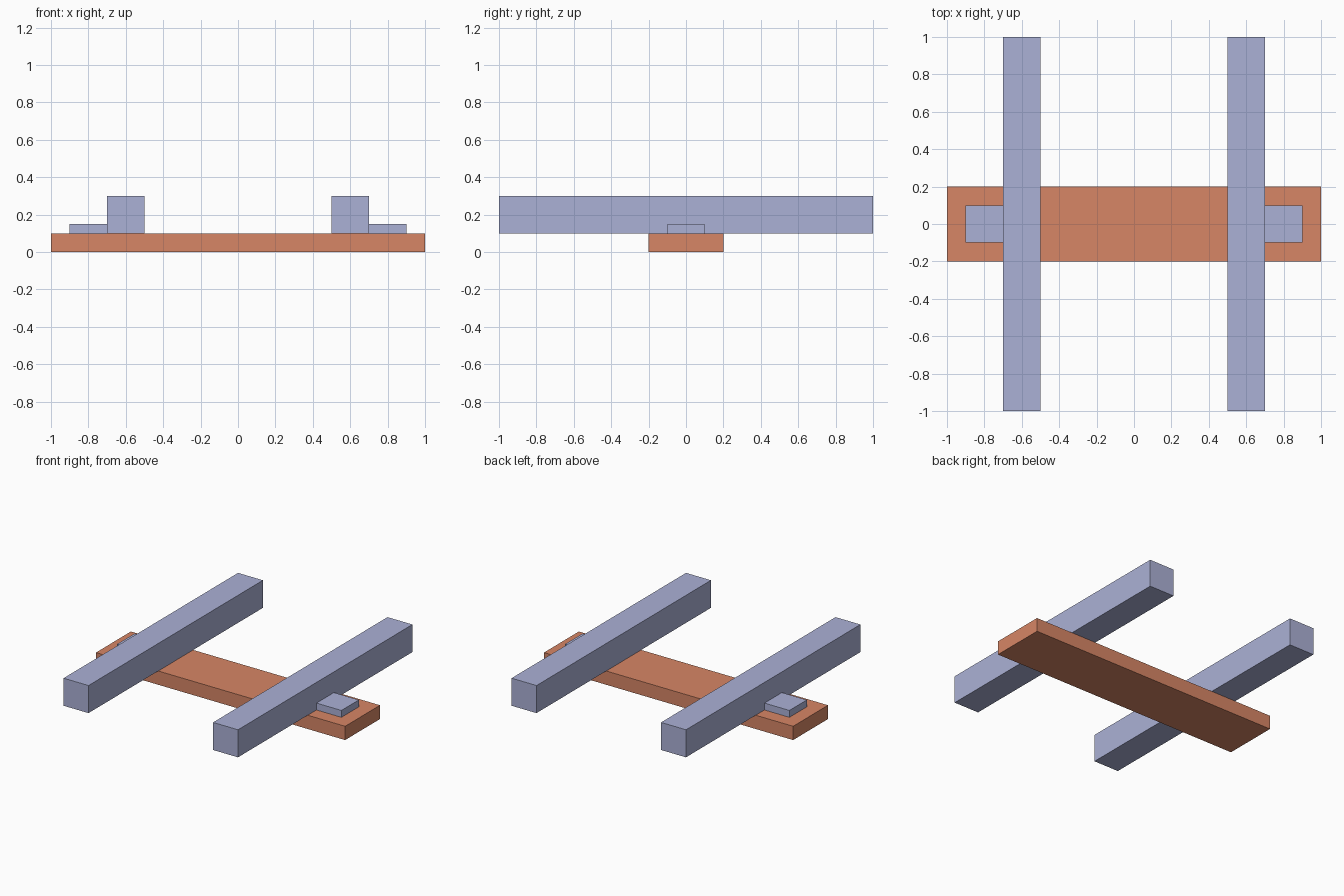
import bpy
import bmesh

if "Cube" in bpy.data.objects:
    bpy.data.objects.remove(bpy.data.objects["Cube"])


def material(name, rgb):
    m = bpy.data.materials.new(name)
    m.diffuse_color = (*rgb, 1.0)
    m.use_nodes = True
    m.node_tree.nodes["Principled BSDF"].inputs["Base Color"].default_value = m.diffuse_color
    return m


wood = material("brown_wood", (0.68, 0.24, 0.133))
metal = material("blue_grey_metal", (0.41, 0.44, 0.67))


def bar(name, x, y, z, mat):
    """Box from (min, max) ranges; the top flows softly into its x sides."""
    bm = bmesh.new()
    bmesh.ops.create_cube(bm, size=1)
    for v in bm.verts:
        v.co = [r[int(c > 0)] for r, c in zip((x, y, z), v.co)]
    for f in bm.faces:
        f.smooth = True
    for e in bm.edges:
        a, b = (v.co for v in e.verts)
        top_long_edge = a.z == b.z == z[1] and a.x == b.x
        e.smooth = top_long_edge
    mesh = bpy.data.meshes.new(name)
    bm.to_mesh(mesh)
    bm.free()
    mesh.materials.append(mat)
    obj = bpy.data.objects.new(name, mesh)
    bpy.context.collection.objects.link(obj)
    return obj


# Wooden sleeper across the track
bar("sleeper", (-1, 1), (-0.2, 0.2), (0, 0.1), wood)

# Rails, each with a fixing plate on its outer side
for side, s in (("left", -1), ("right", 1)):
    bar(side + "_rail", sorted((0.5 * s, 0.7 * s)), (-1, 1), (0.1, 0.3), metal)
    bar(side + "_fixing_plate", sorted((0.52 * s, 0.9 * s)), (-0.1, 0.1), (0.1, 0.15), metal)
